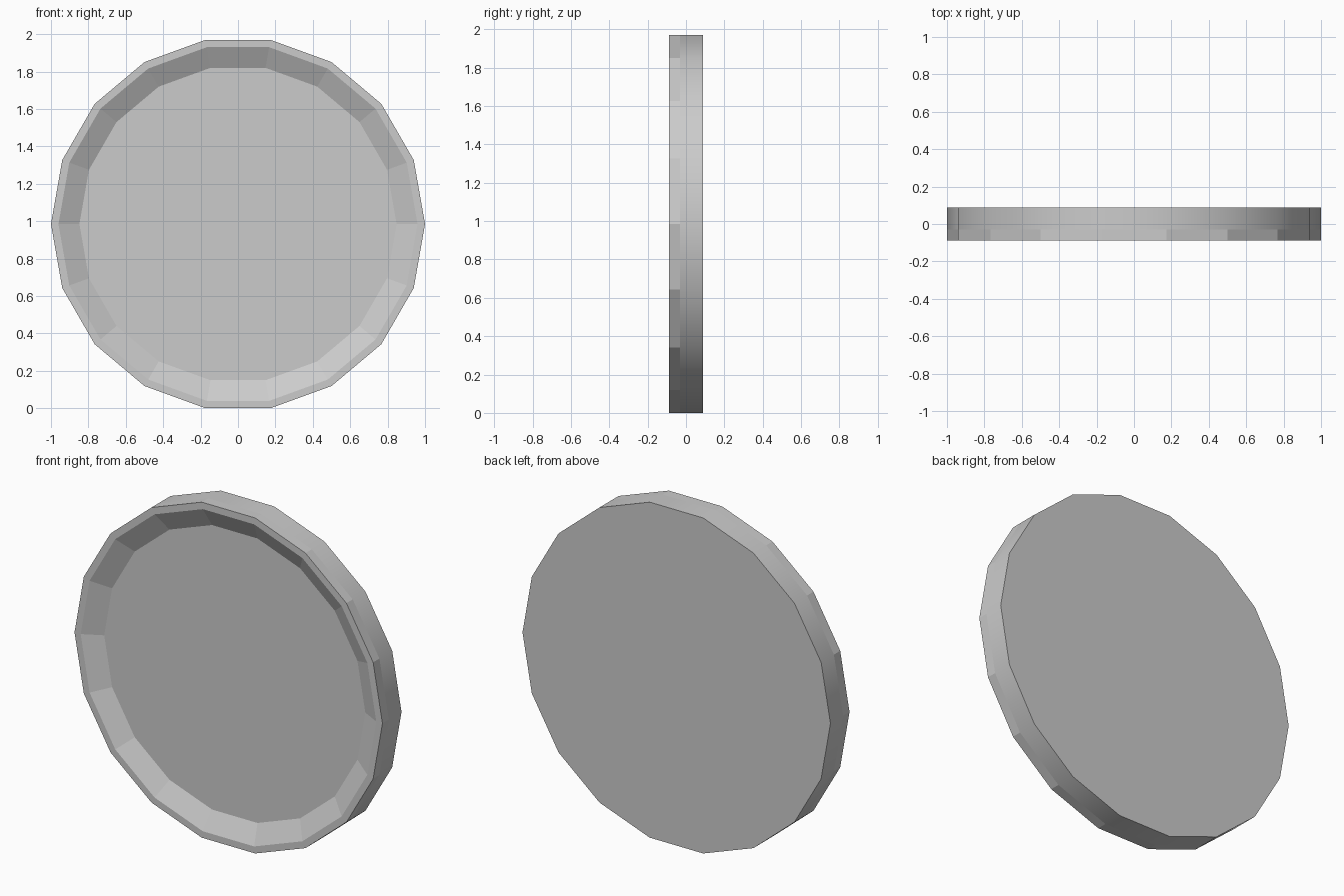
import bpy, bmesh
from math import cos, sin, tau

if "Cube" in bpy.data.objects:
    bpy.data.objects.remove(bpy.data.objects["Cube"])

SIDES = 18
CENTRE_Z = sin(tau * 4 / SIDES)   # flat edge rests on the ground
HALF = 0.0885

# (radius, y) from the recessed floor, over the rim, to the back
PROFILE = [(0.848, -0.03), (0.96, -HALF), (1.0, -HALF), (1.0, -0.03), (1.0, HALF)]

bm = bmesh.new()
rings = [[bm.verts.new((r * cos(tau * i / SIDES), y, CENTRE_Z + r * sin(tau * i / SIDES)))
          for i in range(SIDES)] for r, y in PROFILE]

# recessed slope, rim face and side bands; only the rear side band is smooth
for k, (a, b) in enumerate(zip(rings, rings[1:])):
    for i in range(SIDES):
        j = (i + 1) % SIDES
        face = bm.faces.new((a[i], a[j], b[j], b[i]))
        face.smooth = k == 3

# recessed floor and back
bm.faces.new(rings[0])
bm.faces.new(rings[-1])
bmesh.ops.recalc_face_normals(bm, faces=bm.faces)

mesh = bpy.data.meshes.new("dished_disc")
bm.to_mesh(mesh)
bm.free()
bpy.context.collection.objects.link(bpy.data.objects.new("dished_disc", mesh))
